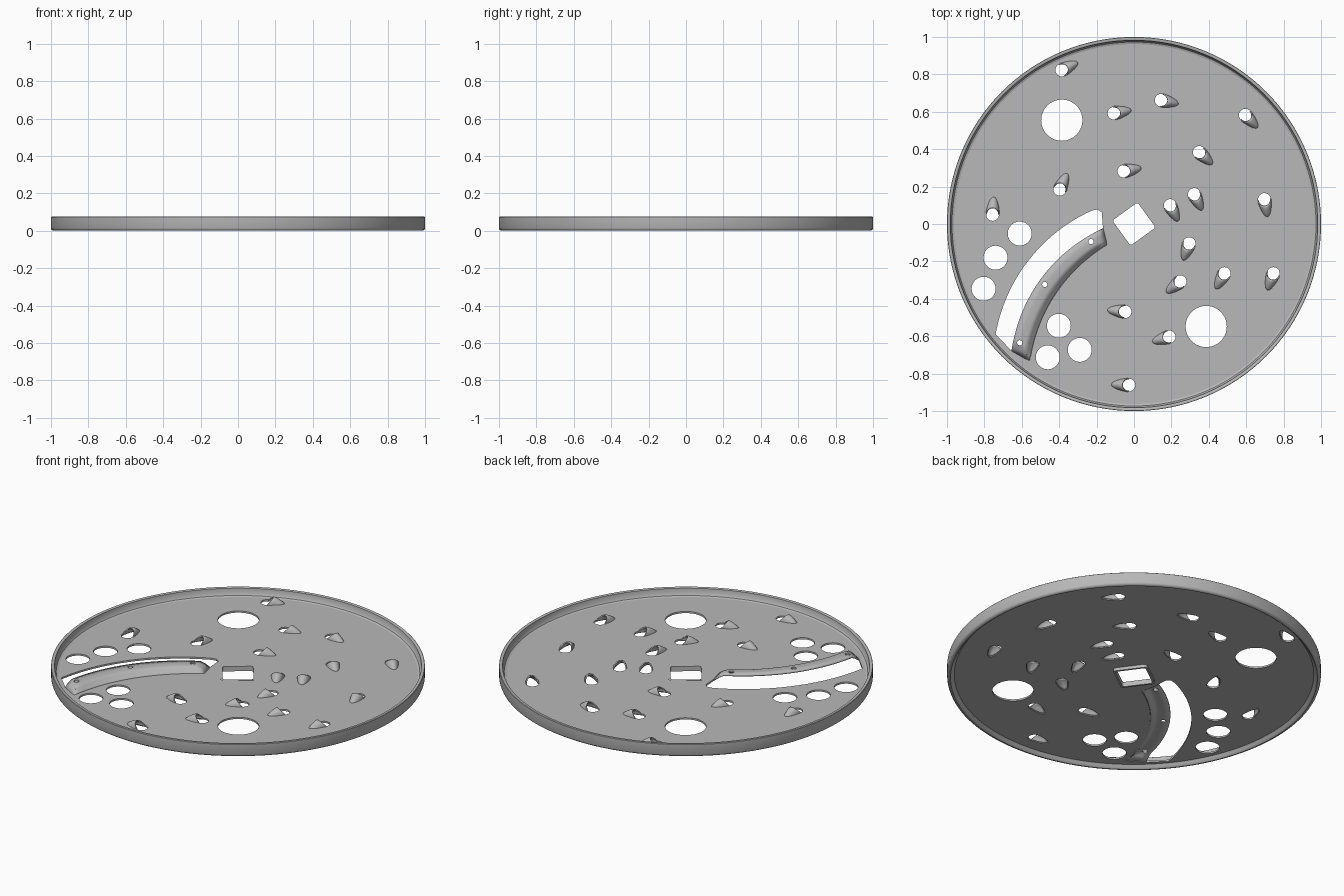
import bpy, bmesh
from math import sin, cos, pi, radians, hypot
from mathutils import Vector

cube = bpy.data.objects.get("Cube")
if cube:
    bpy.data.objects.remove(cube)

steel = bpy.data.materials.new("brushed steel grey")
steel.use_nodes = True
GREY = (0.48, 0.48, 0.48, 1)
steel.diffuse_color = GREY
steel.node_tree.nodes["Principled BSDF"].inputs["Base Color"].default_value = GREY

MID, THICK = 0.025, 0.01      # sheet middle height and thickness


def add(name, mesh, smooth=True):
    obj = bpy.data.objects.new(name, mesh)
    bpy.context.scene.collection.objects.link(obj)
    mesh.materials.clear()
    mesh.materials.append(steel)
    if smooth:
        bpy.ops.object.select_all(action='DESELECT')
        obj.select_set(True)
        bpy.context.view_layer.objects.active = obj
        bpy.ops.object.shade_smooth_by_angle(angle=radians(35))
    return obj


def sheet(name, outlines, z, thick):
    """Flat sheet from an outline followed by its hole outlines."""
    cu = bpy.data.curves.new(name, 'CURVE')
    cu.dimensions, cu.fill_mode, cu.extrude = '2D', 'BOTH', thick / 2
    for pts in outlines:
        sp = cu.splines.new('POLY')
        sp.points.add(len(pts) - 1)
        for p, (x, y) in zip(sp.points, pts):
            p.co = (x, y, 0, 1)
        sp.use_cyclic_u = True
    tmp = bpy.data.objects.new(name, cu)
    bpy.context.scene.collection.objects.link(tmp)
    dg = bpy.context.evaluated_depsgraph_get()
    mesh = bpy.data.meshes.new_from_object(tmp.evaluated_get(dg))
    bpy.data.objects.remove(tmp)
    obj = add(name, mesh)
    obj.location.z = z
    return obj


def circle(x, y, r, n=40):
    return [(x + r * cos(2 * pi * i / n), y + r * sin(2 * pi * i / n)) for i in range(n)]


def rounded_square(reach, r, turn):
    pts = []
    for k in range(4):
        a = radians(turn + 90 * k)
        c = reach - r
        for j in range(-3, 4):
            b = a + j * pi / 12
            pts.append((c * cos(a) + r * cos(b), c * sin(a) + r * sin(b)))
    return pts


def arc(a, m, b, n=32):
    """Points on the circle arc from a through m to b."""
    a, m, b = Vector(a), Vector(m), Vector(b)
    p, q = m - a, b - a
    d = 2 * (p.x * q.y - p.y * q.x)
    c = a + Vector((q.y * p.dot(p) - p.y * q.dot(q), p.x * q.dot(q) - q.x * p.dot(p))) / d
    start, sweep = a - c, (b - c).angle_signed(a - c)
    out = []
    for i in range(n + 1):
        t = sweep * i / n
        out.append((c.x + start.x * cos(t) - start.y * sin(t),
                    c.y + start.x * sin(t) + start.y * cos(t)))
    return out


def grid_mesh(name, grids, thick):
    """Joined lofted grids of points, thickened into shells."""
    bm = bmesh.new()
    for rows in grids:
        vs = [[bm.verts.new(p) for p in row] for row in rows]
        for r0, r1 in zip(vs, vs[1:]):
            for i in range(len(r0) - 1):
                bm.faces.new((r0[i], r0[i + 1], r1[i + 1], r1[i]))
    bmesh.ops.remove_doubles(bm, verts=bm.verts, dist=0.0001)
    bmesh.ops.recalc_face_normals(bm, faces=bm.faces)
    mesh = bpy.data.meshes.new(name)
    bm.to_mesh(mesh)
    bm.free()
    obj = add(name, mesh)
    mod = obj.modifiers.new("thickness", 'SOLIDIFY')
    mod.thickness, mod.offset = thick, 0
    return obj


# Grating teeth: opening centres, each hood trailing clockwise
TEETH = [(-.386, .823), (-.107, .592), (.145, .662), (.595, .582), (.349, .383),
         (-.054, .282), (-.397, .185), (-.756, .051), (.193, .099), (.322, .158),
         (.697, .131), (.295, -.105), (.745, -.265), (.483, -.265), (.247, -.308),
         (-.048, -.469), (.188, -.603), (-.027, -.861)]
R, TAIL, RISE, STEPS = 0.034, 0.095, 0.035, 14
tooth_holes, hoods = [], []
for x, y in TEETH:
    d = Vector((y, -x)).normalized()
    n = Vector((-d.y, d.x))

    def place(along, side):
        return (x + d.x * along + n.x * side, y + d.y * along + n.y * side)

    angles = [pi * i / STEPS for i in range(STEPS + 1)]
    tail = [place(TAIL * max(sin(a), 0) ** 1.5, R * cos(a)) for a in angles]
    front = [place(-R * sin(a), -R * cos(a)) for a in angles[1:-1]]
    tooth_holes.append(tail + front)
    rows = []
    for k in range(7):
        u = k / 6
        row = []
        for a in angles:
            s = max(sin(a), 0)
            px, py = place(R * s * (1 - u) + TAIL * s ** 1.5 * u, R * cos(a))
            row.append((px, py, MID + RISE * s * (1 - u ** 1.5)))
        rows.append(row)
    hoods.append(rows)
grid_mesh("grating_teeth", hoods, 0.007)

# Slicing slot and blade edges
slot_edge = arc((-.74, -.59), (-.568, -.2), (-.225, .072))
blade_edge = arc((-.654, -.678), (-.53, -.34), (-.166, -.024))
blade_foot = arc((-.558, -.732), (-.434, -.394), (-.145, -.11))
slot_hole = slot_edge + [(-.195, .078), (-.172, .062)] + blade_edge[::-1][:1] \
    + blade_foot[::-1] + blade_edge[:1]

# Raised slicing blade, open to the slot and sloping down on its other sides
profile = [(0, 1), (.35, 1), (.62, 1), (.7, .93), (.78, .7), (.92, .2), (1, 0)]
rows = []
for t, h in profile:
    row = []
    for i, (b, f) in enumerate(zip(blade_edge, blade_foot)):
        ends = min(1, min(i, len(blade_edge) - 1 - i) / 1.6)
        row.append((b[0] + (f[0] - b[0]) * t, b[1] + (f[1] - b[1]) * t,
                    MID + 0.032 * min(h, ends)))
    rows.append(row)
blade = grid_mesh("slicing_blade", [rows], THICK)

# Rivet holes through the blade
bm = bmesh.new()
for x, y in [(-.23, -.094), (-.477, -.324), (-.611, -.635)]:
    made = bmesh.ops.create_cone(bm, cap_ends=True, segments=16, radius1=.014,
                                 radius2=.014, depth=.3)
    bmesh.ops.translate(bm, verts=made["verts"], vec=(x, y, 0))
mesh = bpy.data.meshes.new("rivet_hole_cutter")
bm.to_mesh(mesh)
bm.free()
cutter = add("rivet_hole_cutter", mesh, False)
cut = blade.modifiers.new("rivet holes", 'BOOLEAN')
cut.object, cut.operation, cut.solver = cutter, 'DIFFERENCE', 'EXACT'
bpy.context.view_layer.update()
dg = bpy.context.evaluated_depsgraph_get()
done = bpy.data.meshes.new_from_object(blade.evaluated_get(dg))
blade.modifiers.clear()
blade.data = done
bpy.data.objects.remove(cutter)

# Disc plate with finger holes, drain holes, slot, teeth and hub opening
holes = [circle(-.386, .555, .11, 64), circle(.386, -.548, .11, 64)]
for x, y in [(-.611, -.051), (-.74, -.18), (-.804, -.346),
             (-.402, -.544), (-.29, -.673), (-.461, -.713)]:
    holes.append(circle(x, y, .064))
hub_outer = rounded_square(.126, .016, -9)
sheet("disc_plate", [circle(0, 0, .97, 128)] + holes + tooth_holes
      + [slot_hole, hub_outer], MID, THICK)

# Square drive collar below the plate
sheet("drive_collar", [hub_outer, rounded_square(.112, .012, -9)], .0165, .029)

# Turned rim with a small rolled lip underneath
section = [(.962, .03), (.973, .034), (.98, .044), (.982, .073), (.985, .075),
           (.998, .075), (1, .073), (1, .014), (.997, .006), (.99, .001),
           (.982, 0), (.975, .004), (.97, .012), (.962, .02)]
bm = bmesh.new()
N = 128
rings = [[bm.verts.new((r * cos(2 * pi * i / N), r * sin(2 * pi * i / N), z))
          for r, z in section] for i in range(N)]
for i in range(N):
    a, b = rings[i], rings[(i + 1) % N]
    for j in range(len(section)):
        k = (j + 1) % len(section)
        bm.faces.new((a[j], b[j], b[k], a[k]))
bmesh.ops.recalc_face_normals(bm, faces=bm.faces)
mesh = bpy.data.meshes.new("rim")
bm.to_mesh(mesh)
bm.free()
add("rim", mesh)
